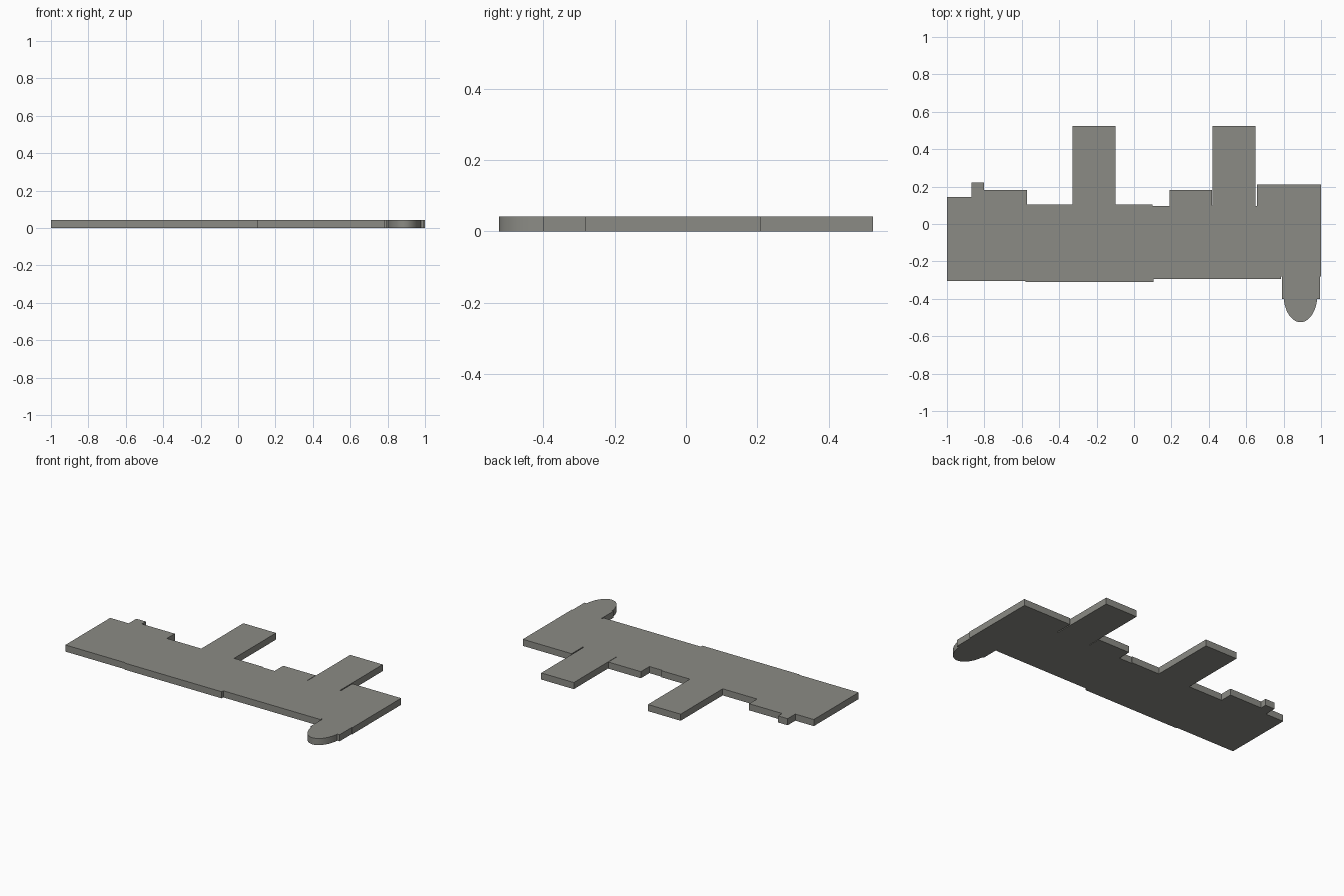
import bpy, bmesh, math

if "Cube" in bpy.data.objects:
    bpy.data.objects.remove(bpy.data.objects["Cube"])

THICK = 0.042

stone = bpy.data.materials.new("warm grey")
stone.diffuse_color = (0.26, 0.26, 0.235, 1)
stone.use_nodes = True
stone.node_tree.nodes["Principled BSDF"].inputs["Base Color"].default_value = stone.diffuse_color


def slab(name, outline):
    """Extrude a flat outline from the ground up to the plate thickness."""
    bm = bmesh.new()
    face = bm.faces.new([bm.verts.new((x, y, 0)) for x, y in outline])
    top = bmesh.ops.extrude_face_region(bm, geom=[face])["geom"]
    bmesh.ops.translate(bm, vec=(0, 0, THICK),
                        verts=[v for v in top if isinstance(v, bmesh.types.BMVert)])
    bmesh.ops.recalc_face_normals(bm, faces=bm.faces)
    mesh = bpy.data.meshes.new(name)
    bm.to_mesh(mesh)
    bm.free()
    mesh.materials.append(stone)
    obj = bpy.data.objects.new(name, mesh)
    bpy.context.collection.objects.link(obj)
    return obj


# Back edge, left to right: small steps, two long wings, narrow joints
back_edge = [
    (-1, 0.145), (-0.87, 0.145), (-0.87, 0.222), (-0.803, 0.222),
    (-0.803, 0.182), (-0.572, 0.182), (-0.572, 0.103),
    (-0.33, 0.103), (-0.33, 0.525), (-0.10, 0.525), (-0.10, 0.103),
    (0.10, 0.103), (0.10, 0.096), (0.19, 0.096), (0.19, 0.182),
    (0.418, 0.182), (0.418, 0.10), (0.421, 0.10), (0.421, 0.525),
    (0.65, 0.525), (0.65, 0.096), (0.657, 0.096), (0.657, 0.21), (1, 0.21),
]

# Rounded bay at the front right, an ellipse joining the square stub
bay_x, bay_y, rx, ry = 0.89, -0.38, 0.09, 0.145
arc = []
for i in range(25):
    a = math.radians(-8 - 164 * i / 24)
    arc.append((bay_x + rx * math.cos(a), bay_y + ry * math.sin(a)))
bay_edge = [(1, -0.282), (0.995, -0.282), (0.995, -0.402)]
bay_edge += [(0.979, -0.402)] + arc[1:-1] + [(0.801, -0.402)]
bay_edge += [(0.792, -0.402), (0.792, -0.282), (0.786, -0.282)]

# Front edge, right to left
front_edge = [(0.786, -0.295), (0.103, -0.295), (0.103, -0.311),
              (-0.58, -0.311), (-0.58, -0.305), (-1, -0.305)]

# Drop arc points lying above the stub's end so the outline stays simple
bay_edge = [p for i, p in enumerate(bay_edge)
            if not (p in arc and p[1] > -0.405)]

floor = slab("floor_plate", back_edge + bay_edge + front_edge)
bpy.context.view_layer.objects.active = floor
floor.select_set(True)
bpy.ops.object.shade_smooth_by_angle(angle=math.radians(25))
